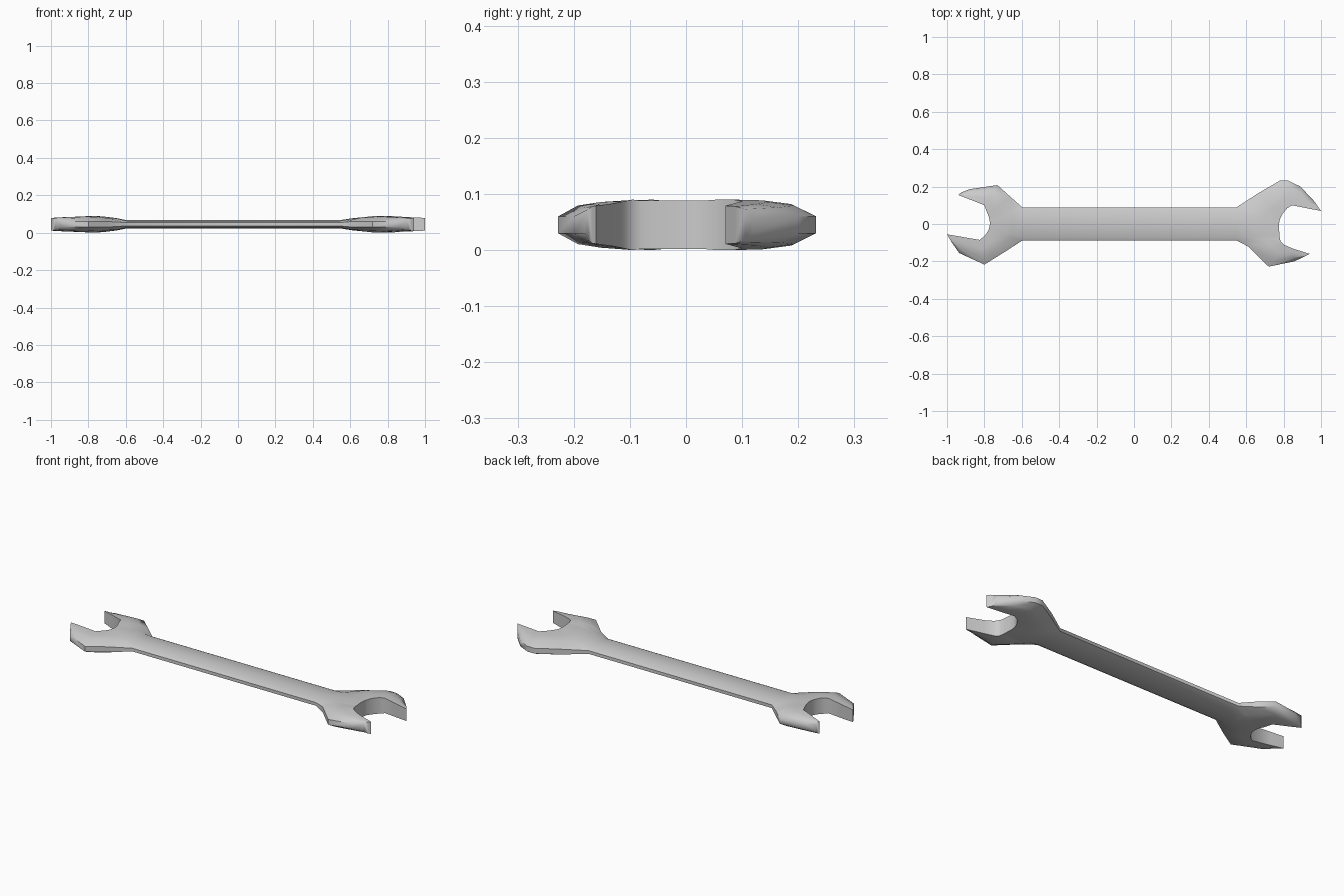
import bpy, bmesh, math
from mathutils import Vector

cube = bpy.data.objects.get("Cube")
if cube:
    bpy.data.objects.remove(cube, do_unlink=True)

MID_Z = 0.047

# Handle cross-section: (y, half thickness), crowned with thin rounded sides
SECTION = [(0.087, 0.009), (0.07, 0.018), (0, 0.022), (-0.07, 0.018), (-0.087, 0.009)]
HANDLE_ENDS = {"left": -0.595, "right": 0.545}

# Each jaw runs from tip to neck: (outer x, outer y, inner x, inner y)
RIGHT_UPPER = [(0.965, 0.12, 1, 0.07), (0.89, 0.2, 0.92, 0.085),
               (0.825, 0.232, 0.845, 0.1), (0.78, 0.232, 0.82, 0.085),
               (0.665, 0.165, 0.795, 0.055)]
RIGHT_LOWER = [(0.9, -0.18, 0.94, -0.16), (0.855, -0.2, 0.845, -0.13),
               (0.72, -0.228, 0.8, -0.11), (0.61, -0.12, 0.785, -0.095)]
LEFT_UPPER = [(-0.925, 0.168, -0.94, 0.155), (-0.88, 0.186, -0.88, 0.132),
              (-0.73, 0.208, -0.8, 0.1), (-0.66, 0.145, -0.785, 0.06)]
LEFT_LOWER = [(-0.97, -0.105, -1, -0.055), (-0.935, -0.155, -0.93, -0.067),
              (-0.8, -0.217, -0.825, -0.085), (-0.7, -0.155, -0.795, -0.06)]
RIGHT_THROAT = [(0.782, 0.03), (0.777, 0.015), (0.775, -0.02), (0.778, -0.06), (0.78, -0.08)]
LEFT_THROAT = [(-0.775, 0.035), (-0.772, 0.02), (-0.77, 0), (-0.775, -0.025), (-0.782, -0.04)]

bm = bmesh.new()


def make_ring(points):
    """Closed loop from (x, y, half thickness) columns: top row, then bottom row back."""
    top = [bm.verts.new((x, y, MID_Z + h)) for x, y, h in points]
    bottom = [bm.verts.new((x, y, MID_Z - h)) for x, y, h in points]
    return top + bottom[::-1]


def bridge(a, b, skip_last=False):
    n = len(a)
    for i in range(n - 1 if skip_last else n):
        j = (i + 1) % n
        bm.faces.new((a[i], a[j], b[j], b[i]))


def station(outer, inner, outer_h, inner_h, mid_hs):
    """Section across a head, thin on the outer edge and thick at the opening."""
    o, i = Vector(outer), Vector(inner)
    cols = [(o, outer_h), (o.lerp(i, 0.3), mid_hs[0]), (o.lerp(i, 0.65), mid_hs[1]), (i, inner_h)]
    return make_ring([(p.x, p.y, h) for p, h in cols])


def jaw(rows):
    rings = []
    for k, (ox, oy, ix, iy) in enumerate(rows):
        thick = min(0.045, 0.034 + 0.004 * k)
        rings.append(station((ox, oy), (ix, iy), 0.015, thick, (thick * 0.82, thick * 0.97)))
    return rings


def head(upper, throat, lower, neck_x):
    """C-shaped open end whose middle stations meet the handle columns."""
    neck = []
    for (y, h), inner in zip(SECTION, throat):
        rise = 0.043 - h
        neck.append(station((neck_x, y), inner, h, 0.043, (h + rise * 0.5, h + rise * 0.88)))
    rings = jaw(upper) + neck + jaw(lower)[::-1]
    first = len(upper)
    last = first + len(neck) - 1
    for k in range(len(rings) - 1):
        bridge(rings[k], rings[k + 1], skip_last=first <= k < last)
    # Flat tips
    for ring in (rings[0], rings[-1]):
        for i in range(3):
            bm.faces.new((ring[i], ring[i + 1], ring[-2 - i], ring[-1 - i]))


# Handle, open at both ends where it joins the heads
ends = [make_ring([(x, y, h) for y, h in SECTION]) for x in HANDLE_ENDS.values()]
bridge(*ends)

# Two open ends
head(LEFT_UPPER, LEFT_THROAT, LEFT_LOWER, HANDLE_ENDS["left"])
head(RIGHT_UPPER, RIGHT_THROAT, RIGHT_LOWER, HANDLE_ENDS["right"])

bmesh.ops.remove_doubles(bm, verts=bm.verts[:], dist=0.0005)
bmesh.ops.recalc_face_normals(bm, faces=bm.faces[:])

mesh = bpy.data.meshes.new("open_ended_wrench")
bm.to_mesh(mesh)
bm.free()
wrench = bpy.data.objects.new("open_ended_wrench", mesh)
bpy.context.collection.objects.link(wrench)

# Rest on the ground
low = min(v.co.z for v in mesh.vertices)
for v in mesh.vertices:
    v.co.z -= low

# Plain grey steel
steel = bpy.data.materials.new("grey_steel")
steel.use_nodes = True
colour = (0.6, 0.6, 0.6, 1)
steel.diffuse_color = colour
steel.node_tree.nodes["Principled BSDF"].inputs["Base Color"].default_value = colour
mesh.materials.append(steel)

bpy.ops.object.select_all(action='DESELECT')
wrench.select_set(True)
bpy.context.view_layer.objects.active = wrench
bpy.ops.object.shade_smooth_by_angle(angle=math.radians(55))
